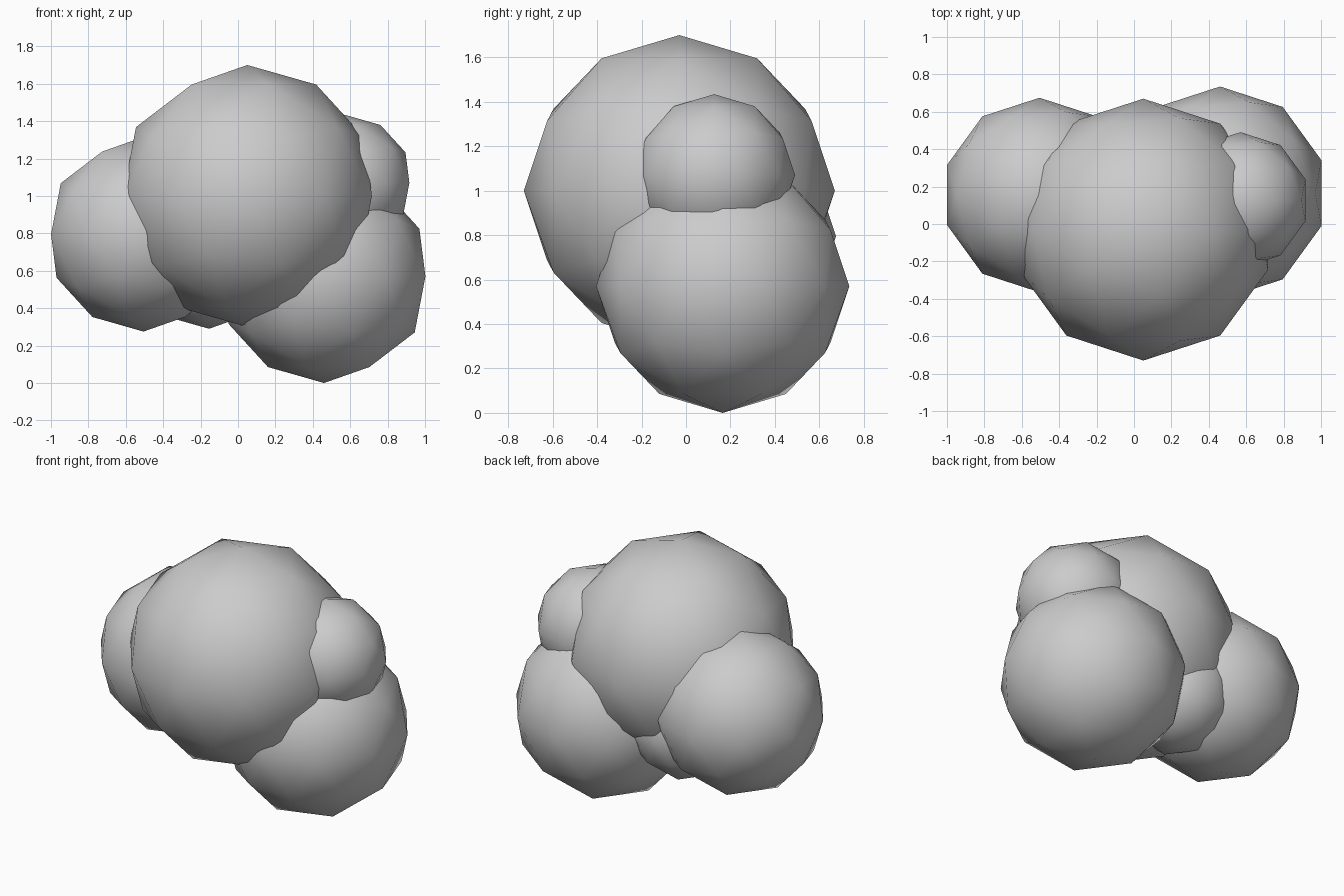
import bpy

if "Cube" in bpy.data.objects:
    bpy.data.objects.remove(bpy.data.objects["Cube"])

# Cluster of overlapping low-poly puffs: name, centre, radius
PUFFS = [
    ("main_puff", (0.05, -0.03, 1.00), 0.70),
    ("lower_right_puff", (0.46, 0.165, 0.57), 0.57),
    ("left_puff", (-0.505, 0.155, 0.795), 0.52),
    ("upper_right_puff", (0.57, 0.127, 1.07), 0.364),
    ("underside_puff", (-0.155, 0.21, 0.645), 0.355),
]


def add_puff(name, centre, radius):
    bpy.ops.mesh.primitive_ico_sphere_add(subdivisions=2, radius=radius, location=centre)
    puff = bpy.context.object
    puff.name = name
    bpy.ops.object.shade_smooth()


for puff in PUFFS:
    add_puff(*puff)
